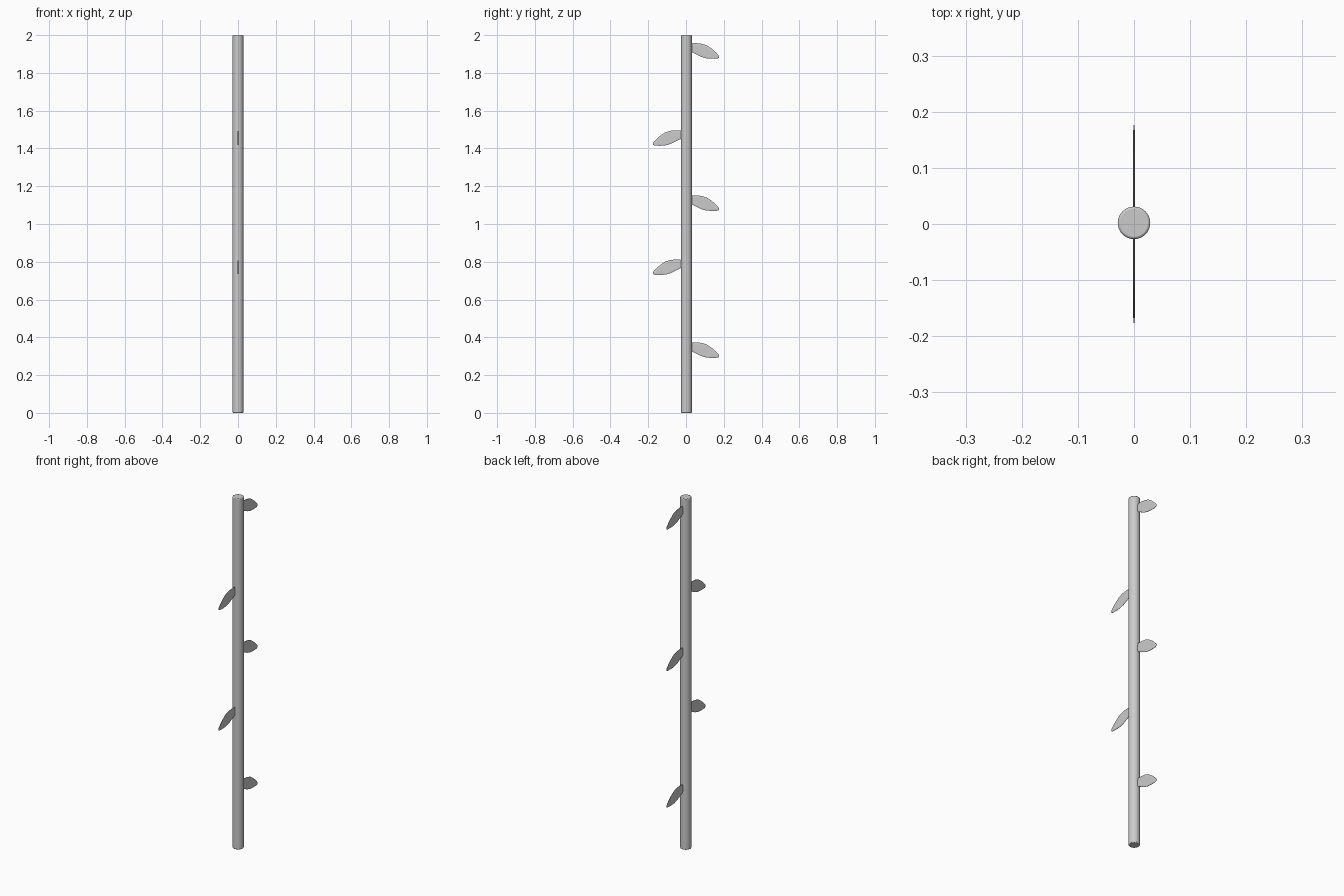
import bpy, bmesh

if "Cube" in bpy.data.objects:
    bpy.data.objects.remove(bpy.data.objects["Cube"])

STEM_Y = 0.002

# Stem: round pole with a tiny bevel at the ends
bpy.ops.mesh.primitive_cylinder_add(vertices=32, radius=0.029, depth=2, location=(0, STEM_Y, 1))
stem = bpy.context.object
stem.name = "stem"
bev = stem.modifiers.new("edge", 'BEVEL')
bev.width = 0.004
bev.segments = 2
bev.limit_method = 'ANGLE'
bpy.ops.object.shade_smooth_by_angle()

# Leaf outline (distance from axis, height relative to leaf top)
OUTLINE = [(0.018, -0.004), (0.035, 0.0), (0.058, 0.0), (0.085, -0.003), (0.112, -0.012),
           (0.138, -0.030), (0.160, -0.050), (0.176, -0.068), (0.175, -0.077),
           (0.165, -0.081), (0.138, -0.082), (0.108, -0.080), (0.080, -0.072),
           (0.052, -0.058), (0.032, -0.048), (0.018, -0.042)]


def make_leaf(name, top, side):
    """Thin leaf, thickest along the middle, edges tapered."""
    bm = bmesh.new()
    cy = sum(p[0] for p in OUTLINE) / len(OUTLINE)
    cz = sum(p[1] for p in OUTLINE) / len(OUTLINE)

    def ring(x, k):
        return [bm.verts.new((x, side * (cy + (y - cy) * k), top + cz + (z - cz) * k))
                for y, z in OUTLINE]

    rings = [ring(-0.002, 0.75), ring(-0.0008, 1), ring(0.0008, 1), ring(0.002, 0.75)]
    n = len(OUTLINE)
    for a, b in zip(rings, rings[1:]):
        for i in range(n):
            j = (i + 1) % n
            bm.faces.new((a[i], a[j], b[j], b[i]))
    bm.faces.new(rings[0])
    bm.faces.new(rings[-1])
    bmesh.ops.recalc_face_normals(bm, faces=bm.faces)
    me = bpy.data.meshes.new(name)
    bm.to_mesh(me)
    bm.free()
    bpy.context.collection.objects.link(bpy.data.objects.new(name, me))


# Leaves alternate between back and front
for i, top in enumerate((0.373, 0.812, 1.151, 1.496, 1.957)):
    make_leaf(f"leaf_{i + 1}", top, 1 if i % 2 == 0 else -1)
